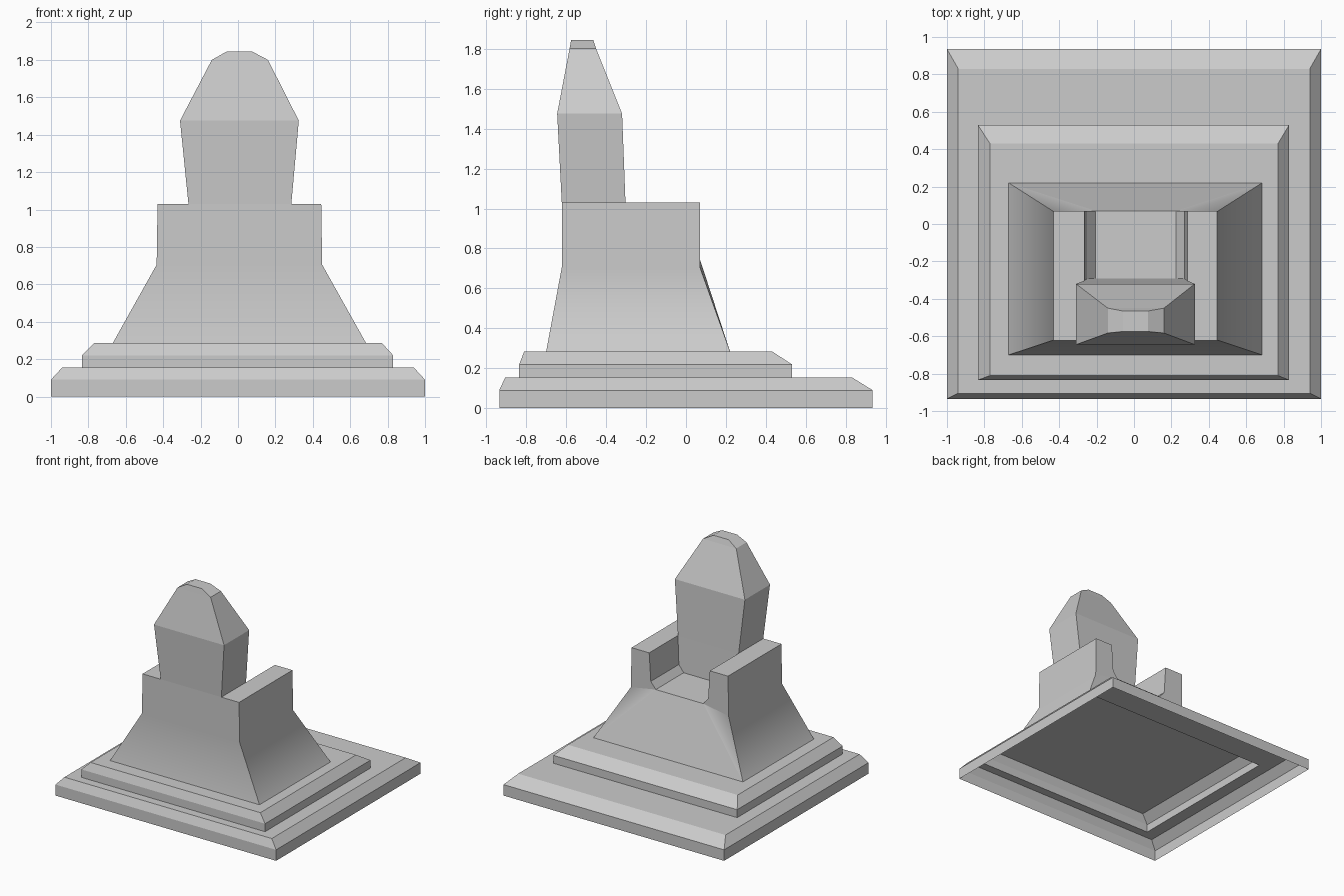
import bpy
from mathutils import Vector

cube = bpy.data.objects.get("Cube")
if cube:
    bpy.data.objects.remove(cube, do_unlink=True)

GREY = (0.6, 0.6, 0.6, 1)
stone = bpy.data.materials.new("grey_stone")
stone.use_nodes = True
stone.diffuse_color = GREY
stone.node_tree.nodes["Principled BSDF"].inputs["Base Color"].default_value = GREY


def build(name, verts, faces):
    mesh = bpy.data.meshes.new(name)
    mesh.from_pydata(verts, [], faces)
    mesh.materials.append(stone)
    mesh.update()
    obj = bpy.data.objects.new(name, mesh)
    bpy.context.collection.objects.link(obj)
    return obj


def rect(x0, x1, y0, y1, z):
    return [(x0, y0, z), (x1, y0, z), (x1, y1, z), (x0, y1, z)]


def bands(count, start=0):
    """Side quads joining stacked four-point rings."""
    return [(start + 4 * r + i, start + 4 * r + (i + 1) % 4,
             start + 4 * r + 4 + (i + 1) % 4, start + 4 * r + 4 + i)
            for r in range(count - 1) for i in range(4)]


def loft(name, rings, cap=True):
    verts = [p for ring in rings for p in rect(*ring)]
    n = len(verts)
    faces = bands(len(rings))
    if cap:
        faces.append((n - 4, n - 3, n - 2, n - 1))
    return build(name, verts, faces)


# Stepped plinth, an open-bottomed shell with bevelled rims
loft("lower_step", [
    (-1, 1, -0.935, 0.935, 0),
    (-1, 1, -0.935, 0.935, 0.09),
    (-0.94, 0.94, -0.905, 0.83, 0.155),
    (-0.835, 0.83, -0.835, 0.53, 0.155)], cap=False)
loft("upper_step", [
    (-0.835, 0.83, -0.835, 0.53, 0.155),
    (-0.835, 0.83, -0.835, 0.53, 0.22),
    (-0.77, 0.77, -0.81, 0.43, 0.285)])

# Seat block: flared foot below, U-shaped arms and seat above
FRONT, BACK, WAIST, TOP, SEAT = -0.622, 0.07, 0.705, 1.03, 0.745
profile = [(-0.435, WAIST), (-0.43, TOP), (-0.265, TOP), (-0.25, 0.80),
           (-0.205, SEAT), (0.225, SEAT), (0.27, 0.80), (0.285, TOP),
           (0.445, TOP), (0.45, WAIST)]
n = len(profile)
verts = [(x, y, z) for y in (FRONT, BACK) for x, z in profile]
verts += rect(-0.67, 0.685, -0.70, 0.22, 0.285)
fl, fr, br, bl = range(2 * n, 2 * n + 4)
faces = [(i, n + i, n + i + 1, i + 1) for i in range(n - 1)]
faces += [(0, 9, 8, 1),                                   # front wall
          (n + 4, n + 3, n + 2, n + 1, n),                # arm ends
          (n + 9, n + 8, n + 7, n + 6, n + 5)]
flare = [(fl, fr, 9, 0), (fr, br, n + 9, 9), (bl, fl, 0, n),
         (br, bl, n + 4, n + 5), (bl, n, n + 4), (br, n + 5, n + 9)]
block = build("seat_block", verts, faces + flare)

# Blend the flare's shading into the upright walls
mesh = block.data
mesh.polygons.foreach_set("use_smooth", [True] * len(mesh.polygons))
normals = [None] * len(mesh.loops)
for poly in mesh.polygons:
    for li in poly.loop_indices:
        vi = mesh.loops[li].vertex_index
        normal = poly.normal.copy()
        if poly.index >= len(faces) and vi in (0, 9, n, n + 9):
            sideways = abs(normal.x) > abs(normal.y)
            normal = Vector((normal.x, 0, 0) if sideways else (0, normal.y, 0))
        normals[li] = normal.normalized()
mesh.normals_split_custom_set(normals)

# Tall tapered backrest
loft("backrest", [
    (-0.25, 0.27, -0.61, -0.29, SEAT - 0.02),
    (-0.265, 0.285, FRONT, -0.303, TOP),
    (-0.31, 0.325, -0.645, -0.32, 1.475),
    (-0.14, 0.16, -0.583, -0.45, 1.80),
    (-0.06, 0.075, -0.575, -0.465, 1.845)])
